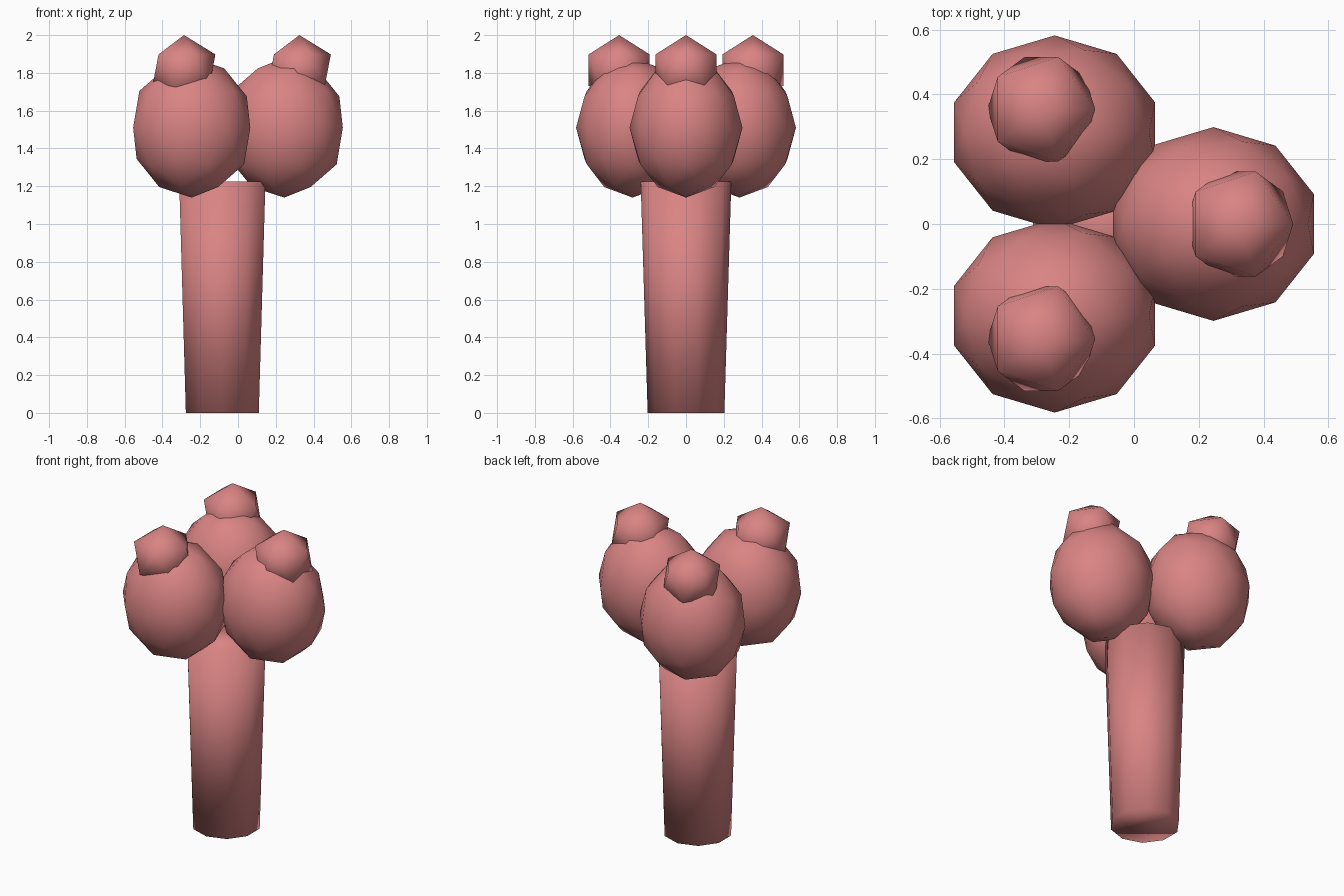
import bpy

cube = bpy.data.objects.get("Cube")
if cube:
    bpy.data.objects.remove(cube, do_unlink=True)

# One soft coral colour for everything
coral = bpy.data.materials.new("coral_pink")
coral.use_nodes = True
colour = (0.70, 0.23, 0.23, 1.0)
coral.diffuse_color = colour
coral.node_tree.nodes["Principled BSDF"].inputs["Base Color"].default_value = colour


def finish(name):
    obj = bpy.context.object
    obj.name = name
    obj.data.name = name
    obj.data.materials.append(coral)
    bpy.ops.object.shade_smooth()
    return obj


def ball(name, detail, centre, radii):
    bpy.ops.mesh.primitive_ico_sphere_add(subdivisions=detail, radius=1, location=centre)
    obj = finish(name)
    obj.scale = radii
    return obj


# Tapered ten-sided stalk, wider at the top
STALK_HEIGHT = 1.225
bpy.ops.mesh.primitive_cone_add(vertices=10, radius1=0.203, radius2=0.24,
                                depth=STALK_HEIGHT,
                                location=(-0.083, 0, STALK_HEIGHT / 2))
finish("stalk")

# Three egg-shaped lobes, each with a small knob on its outer top
lobes = {
    "left": ((0.245, 0), (0.325, 0)),
    "front_right": ((-0.245, -0.283), (-0.286, -0.354)),
    "back_right": ((-0.245, 0.283), (-0.286, 0.354)),
}
for side, (lobe_xy, knob_xy) in lobes.items():
    ball(side + "_lobe", 2, (*lobe_xy, 1.51), (0.326, 0.299, 0.37))
    ball(side + "_knob", 1, (*knob_xy, 1.815), (0.186, 0.19, 0.185))
